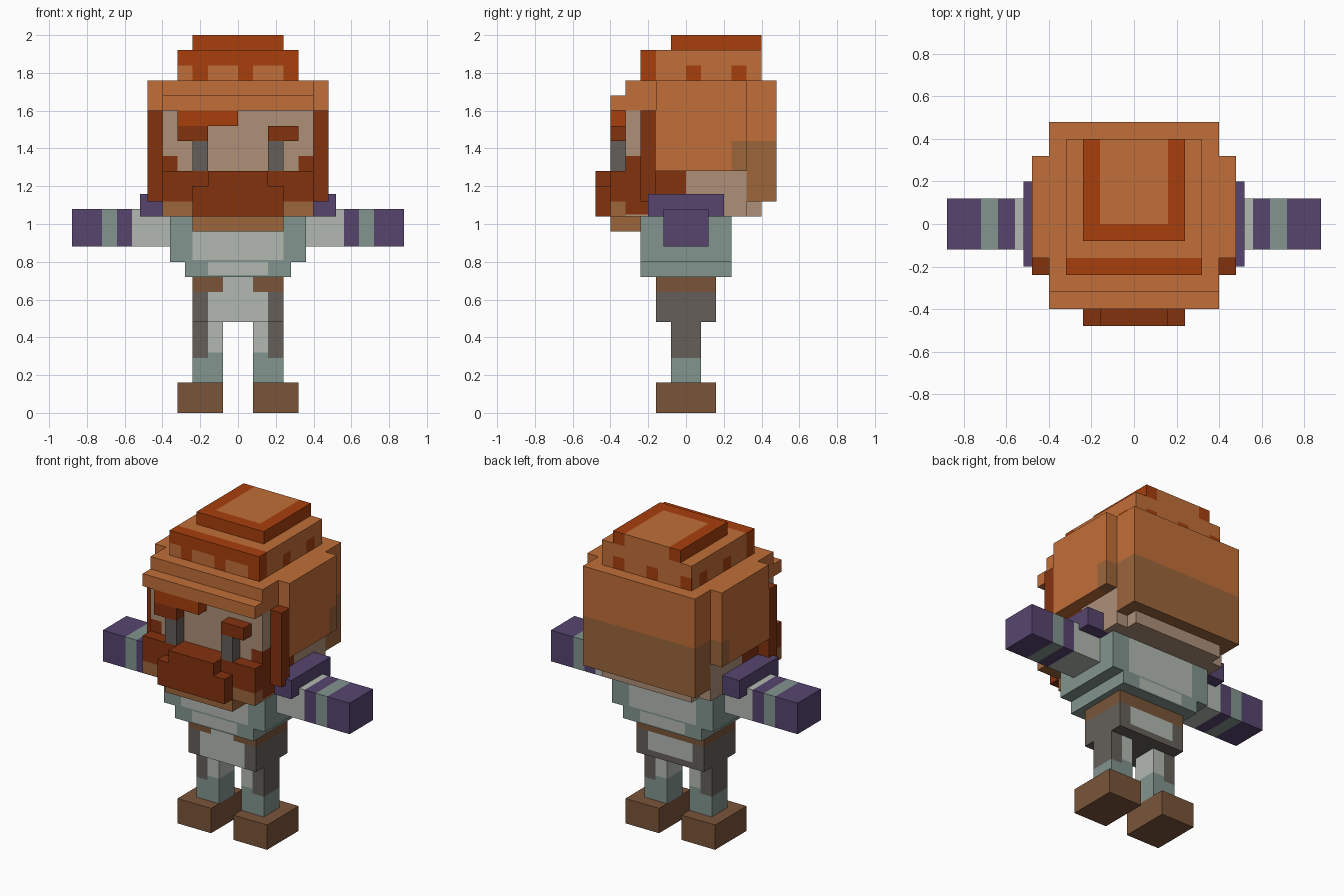
import bpy, bmesh
from mathutils import Vector

cube = bpy.data.objects.get("Cube")
if cube:
    bpy.data.objects.remove(cube, do_unlink=True)


def linear(c):
    return c / 12.92 if c <= 0.04045 else ((c + 0.055) / 1.055) ** 2.4


def material(name, code):
    rgb = [linear(v / 255) for v in bytes.fromhex(code)]
    mat = bpy.data.materials.new(name)
    mat.use_nodes = True
    mat.diffuse_color = (*rgb, 1)
    bsdf = mat.node_tree.nodes["Principled BSDF"]
    bsdf.inputs["Base Color"].default_value = (*rgb, 1)
    bsdf.inputs["Roughness"].default_value = 0.9
    return mat


ORANGE = material("light orange", "C06E38")
DARK_ORANGE = material("dark orange", "A83F0C")
RUST = material("rust", "84320F")
SKIN = material("skin", "AD9078")
GREY = material("warm grey", "655F59")
TEAL = material("grey teal", "83958F")
PALE = material("pale grey", "B3B9B2")
PURPLE = material("purple", "57456F")
BROWN = material("brown", "7A553A")
TAN = material("tan", "9C663B")

ALL = (-9, 9)


def block(name, x, y, z, base, paints=()):
    """Box between ranges; each paint is (material, x, y, z) and recolours the faces inside it."""
    ranges = (x, y, z)
    size = [b - a for a, b in ranges]
    centre = Vector([(a + b) / 2 for a, b in ranges])
    bm = bmesh.new()
    bmesh.ops.create_cube(bm, size=1)
    for v in bm.verts:
        v.co = Vector([c * s for c, s in zip(v.co, size)]) + centre
    # cut the faces along every paint border
    for axis in range(3):
        low, high = ranges[axis]
        for cut in {edge for p in paints for edge in p[axis + 1]}:
            if low + 0.001 < cut < high - 0.001:
                spot, normal = Vector(), Vector()
                spot[axis], normal[axis] = cut, 1
                bmesh.ops.bisect_plane(bm, geom=bm.verts[:] + bm.edges[:] + bm.faces[:],
                                       plane_co=spot, plane_no=normal)
    mats = [base]
    for mat, *_ in paints:
        if mat not in mats:
            mats.append(mat)
    for f in bm.faces:
        mid = f.calc_center_median()
        for mat, *region in paints:
            if all(a - 0.001 < c < b + 0.001 for c, (a, b) in zip(mid, region)):
                f.material_index = mats.index(mat)
    mesh = bpy.data.meshes.new(name)
    bm.to_mesh(mesh)
    bm.free()
    for mat in mats:
        mesh.materials.append(mat)
    bpy.context.collection.objects.link(bpy.data.objects.new(name, mesh))


def flip(r):
    return (-r[1], -r[0])


def pair(name, x, y, z, base, paints=()):
    block("left_" + name, x, y, z, base, paints)
    block("right_" + name, flip(x), y, z, base, [(m, flip(px), py, pz) for m, px, py, pz in paints])


def both(mat, x, y, z):
    return [(mat, x, y, z), (mat, flip(x), y, z)]


# Legs
pair("foot", (0.08, 0.32), (-0.16, 0.16), (0, 0.16), BROWN)
pair("leg", (0.08, 0.24), (-0.08, 0.08), (0.16, 0.48), PALE,
     [(TEAL, ALL, ALL, (0, 0.32)), (GREY, (0.16, 0.24), ALL, (0.29, 1))])
block("pelvis", (-0.24, 0.24), (-0.16, 0.16), (0.48, 0.72), GREY,
      [(PALE, (-0.16, 0.16), (-0.16, -0.15), (0.48, 0.72)),
       (PALE, (-0.16, 0.16), (0.15, 0.16), (0.52, 0.64)),
       (BROWN, ALL, (-0.15, 0.16), (0.64, 0.72))]
      + both(BROWN, (0.08, 0.24), (-0.16, -0.15), (0.64, 0.72)))

# Torso and arms
block("waist", (-0.28, 0.28), (-0.24, 0.24), (0.72, 0.8), TEAL,
      [(PALE, (-0.16, 0.16), ALL, (0.73, 0.8))])
block("chest", (-0.36, 0.36), (-0.24, 0.24), (0.8, 1.04), TEAL,
      [(PALE, (-0.24, 0.24), ALL, (0.81, 1.04))])
pair("arm", (0.36, 0.88), (-0.12, 0.12), (0.88, 1.08), PURPLE,
     [(PALE, (0.36, 0.56), ALL, ALL), (TEAL, (0.64, 0.72), ALL, ALL)])
pair("shoulder_pad", (0.36, 0.52), (-0.2, 0.2), (1.04, 1.16), PURPLE)

# Head, with the beard continuing along the cheeks
block("head", (-0.4, 0.4), (-0.32, 0.32), (1.04, 1.6), SKIN,
      [(RUST, ALL, (-0.32, 0), (1.05, 1.28))]
      + both(RUST, (0.32, 0.4), (-0.32, -0.24), (1.28, 1.36)))
block("nape", (-0.32, 0.32), (0.32, 0.4), (1.04, 1.12), SKIN)

# Face
pair("eye", (0.16, 0.24), (-0.4, -0.32), (1.28, 1.44), GREY)
pair("eyebrow", (0.16, 0.32), (-0.4, -0.32), (1.44, 1.52), RUST)
block("forelock", (-0.32, 0), (-0.4, -0.32), (1.52, 1.6), DARK_ORANGE)
block("beard", (-0.4, 0.4), (-0.4, -0.32), (1.04, 1.28), RUST,
      both(TAN, (0.24, 0.4), ALL, (1.04, 1.12)))
block("beard_tip", (-0.24, 0.24), (-0.4, -0.24), (0.96, 1.04), TAN)
block("moustache", (-0.24, 0.24), (-0.48, -0.4), (1.04, 1.2), RUST)
block("moustache_top", (-0.16, 0.16), (-0.48, -0.4), (1.2, 1.28), RUST)
pair("sideburn", (0.4, 0.48), (-0.24, -0.16), (1.12, 1.6), RUST)

# Hair
block("hair_fringe", (-0.4, 0.4), (-0.4, -0.32), (1.6, 1.68), ORANGE)
block("hair_front", (-0.4, 0.4), (-0.32, -0.16), (1.6, 1.76), ORANGE)
block("hair_middle", (-0.48, 0.48), (-0.16, 0.32), (1.28, 1.76), ORANGE,
      [(TAN, ALL, (0.24, 0.32), (1.28, 1.44))])
block("hair_back", (-0.4, 0.4), (0.32, 0.48), (1.12, 1.76), ORANGE,
      [(TAN, ALL, ALL, (1.12, 1.44))])

# Crown, with a dark band, scalloped front and small spots
LOW = (1.76, 1.84)
crown = [(DARK_ORANGE, ALL, (-0.24, -0.16), ALL)]
crown += [(ORANGE, x, (-0.24, -0.23), LOW) for x in ((-0.32, -0.24), (-0.16, 0), (0.08, 0.24))]
for y in ((0, 0.08), (0.24, 0.32)):
    crown += both(DARK_ORANGE, (0.31, 0.32), y, LOW)
crown += [(DARK_ORANGE, x, (0.39, 0.4), LOW) for x in ((-0.32, -0.24), (-0.08, 0), (0.16, 0.24))]
block("crown", (-0.32, 0.32), (-0.24, 0.4), (1.76, 1.92), ORANGE, crown)
block("crown_top", (-0.24, 0.24), (-0.08, 0.4), (1.92, 2), DARK_ORANGE,
      [(ORANGE, (-0.16, 0.16), (0, 0.4), ALL)])
